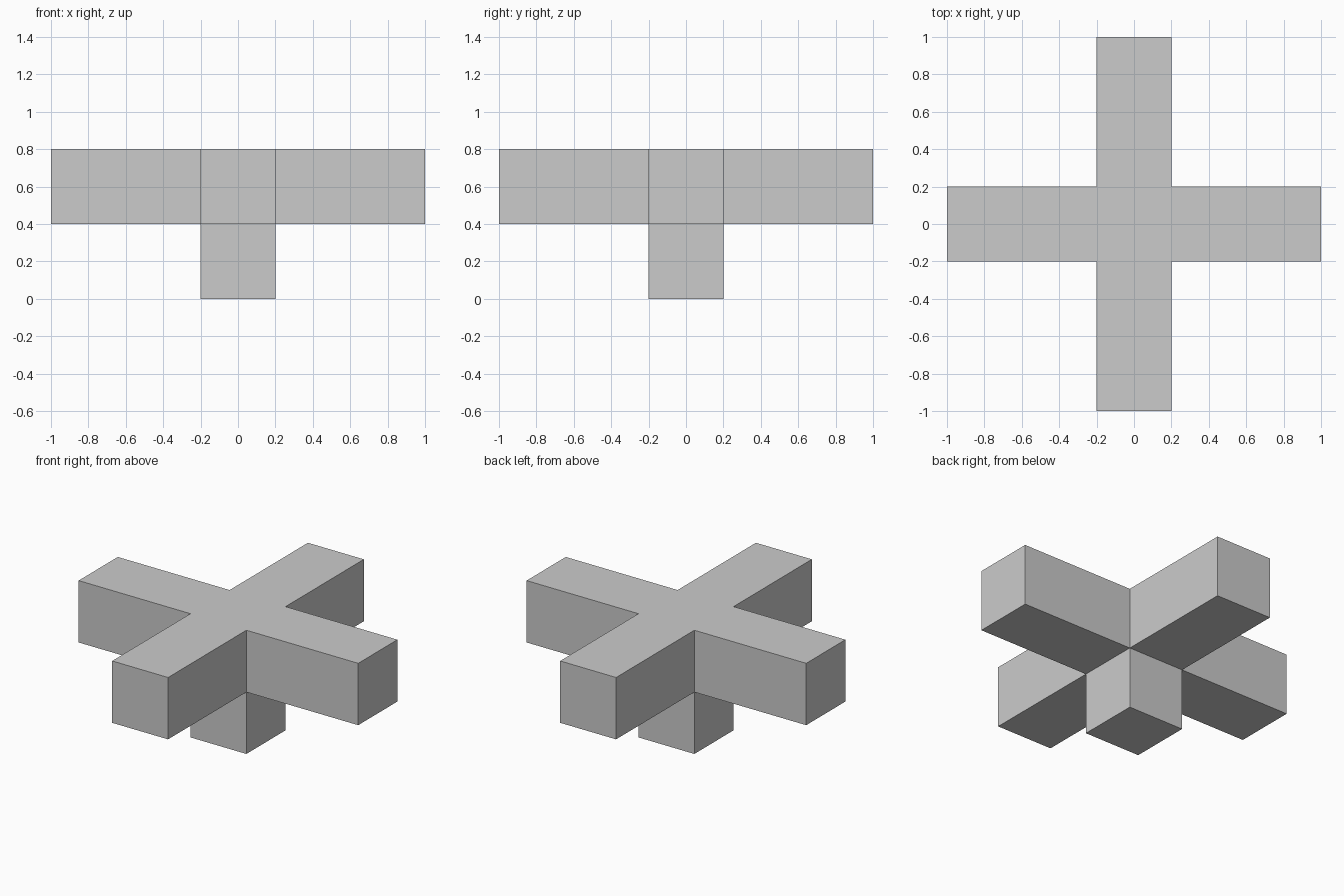
import bpy
import bmesh
from mathutils import Matrix

if "Cube" in bpy.data.objects:
    bpy.data.objects.remove(bpy.data.objects["Cube"])

SIDE = 0.4      # square section of every arm
ARM = 0.8       # reach of each horizontal arm beyond the hub
STEM = 0.4      # length of the downward stem

bm = bmesh.new()

# Central hub cube
bmesh.ops.create_cube(bm, size=SIDE, matrix=Matrix.Translation((0, 0, 0.6)))
bm.normal_update()

# Four horizontal arms and the stem, extruded from every face but the top
faces = [f for f in bm.faces if f.normal.z < 0.5]
for new in bmesh.ops.extrude_discrete_faces(bm, faces=faces)["faces"]:
    new.normal_update()
    normal = new.normal.copy()
    length = STEM if normal.z < -0.5 else ARM
    bmesh.ops.translate(bm, verts=new.verts[:], vec=normal * length)

# Merge the coplanar faces into one cross-shaped top
bmesh.ops.dissolve_limit(bm, angle_limit=0.01, verts=bm.verts[:], edges=bm.edges[:])
bmesh.ops.recalc_face_normals(bm, faces=bm.faces[:])

mesh = bpy.data.meshes.new("cross_with_stem")
bm.to_mesh(mesh)
bm.free()
obj = bpy.data.objects.new("cross_with_stem", mesh)
bpy.context.collection.objects.link(obj)
